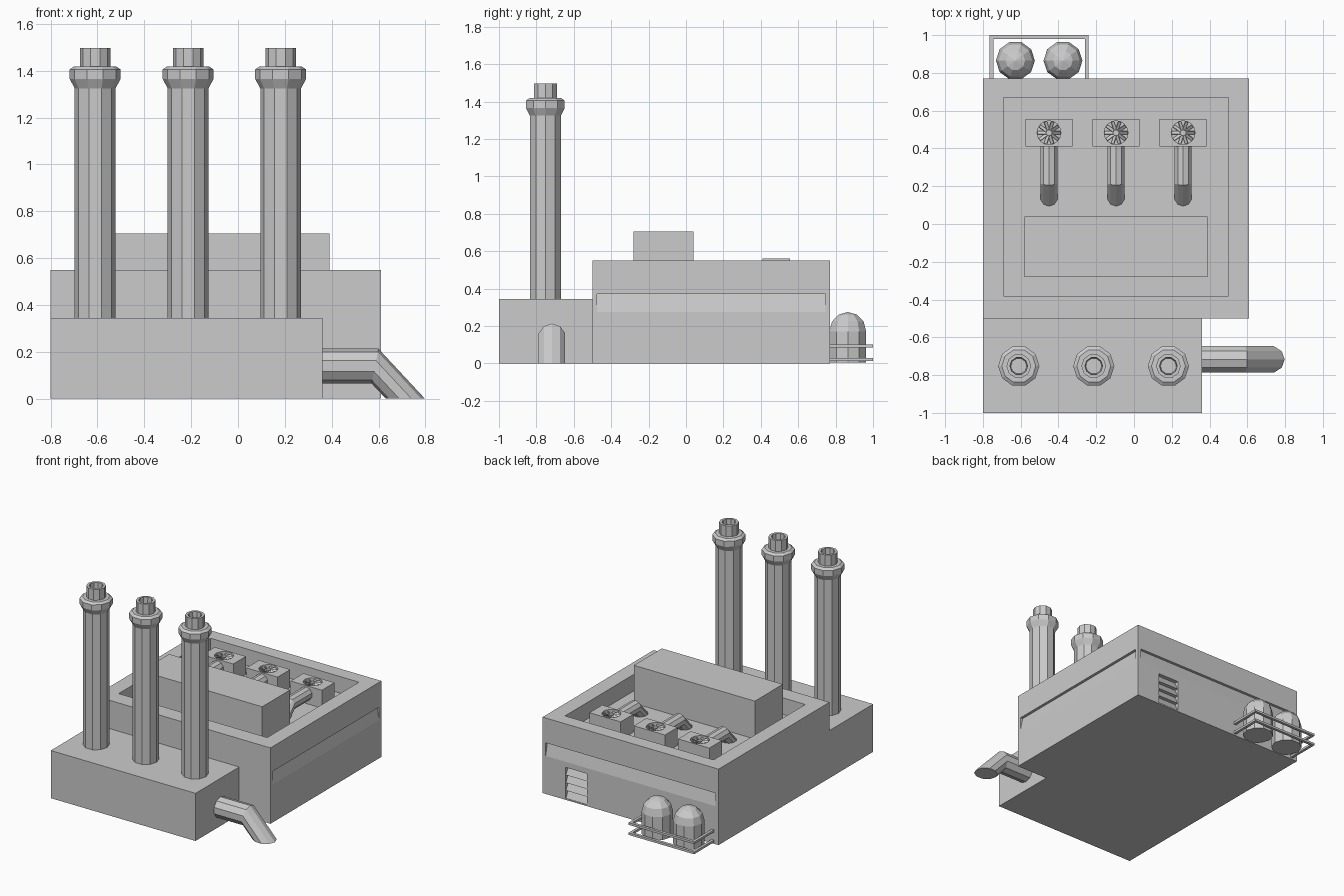
import bpy, bmesh
from math import sin, cos, pi, radians
from mathutils import Matrix

if "Cube" in bpy.data.objects:
    bpy.data.objects.remove(bpy.data.objects["Cube"])


def finish(name, bm):
    bmesh.ops.remove_doubles(bm, verts=bm.verts, dist=1e-5)
    bmesh.ops.recalc_face_normals(bm, faces=bm.faces)
    mesh = bpy.data.meshes.new(name)
    bm.to_mesh(mesh)
    bm.free()
    ob = bpy.data.objects.new(name, mesh)
    bpy.context.collection.objects.link(ob)
    return ob


def loft(name, rings):
    """Skin between rings of points and cap both ends."""
    bm = bmesh.new()
    vs = [[bm.verts.new(p) for p in r] for r in rings]
    n = len(vs[0])
    for a, b in zip(vs, vs[1:]):
        for i in range(n):
            j = (i + 1) % n
            bm.faces.new((a[i], a[j], b[j], b[i]))
    bm.faces.new(vs[0][::-1])
    bm.faces.new(vs[-1])
    return finish(name, bm)


def box(name, x0, x1, y0, y1, z0, z1):
    base = [(x0, y0), (x1, y0), (x1, y1), (x0, y1)]
    return loft(name, [[(x, y, z) for x, y in base] for z in (z0, z1)])


def circle(r, n, turn=0.0):
    return [(r * cos(2 * pi * i / n + turn), r * sin(2 * pi * i / n + turn)) for i in range(n)]


def lathe(name, x, y, profile, n=10):
    return loft(name, [[(x + u, y + v, z) for u, v in circle(r, n)] for r, z in profile])


def cut(ob, cutter):
    m = ob.modifiers.new("cut", 'BOOLEAN')
    m.operation, m.solver, m.object = 'DIFFERENCE', 'EXACT', cutter
    bpy.context.view_layer.update()
    with bpy.context.temp_override(object=ob, active_object=ob):
        bpy.ops.object.modifier_apply(modifier=m.name)
    bpy.data.objects.remove(cutter)


def spout(name, start, run, r, z, floor, place):
    """Pipe running level, then bending down and cut flat at the floor."""
    ring = [(u, z + v) for u, v in circle(r, 10, pi / 10)]
    bend = [(run + 0.2 * (h - z), u, h) for u, h in ring]
    rings = [[(start, u, h) for u, h in ring], bend,
             [(d + 0.93 * (h - floor), u, floor) for d, u, h in bend]]
    return loft(name, [[place(*p) for p in q] for q in rings])


# main hall with sunken roof
hall = box("main_hall", -0.8, 0.61, -0.5, 0.77, 0, 0.55)
FLOOR = 0.43
cut(hall, box("roof_cutter", -0.69, 0.5, -0.38, 0.67, FLOOR, 0.7))

# sloping window bands on the right and back walls
wedge = [(-0.02, 0.37), (0.02, 0.37), (0.02, 0.18)]
cut(hall, loft("side_band_cutter", [[(0.61 + d, y, z) for d, z in wedge] for y in (-0.475, 0.745)]))
cut(hall, loft("back_band_cutter", [[(x, 0.77 + d, z) for d, z in wedge] for x in (-0.775, 0.585)]))

# shuttered door in the back wall
cut(hall, box("door_cutter", 0.255, 0.425, 0.74, 0.8, 0.01, 0.235))
for i in range(4):
    z = 0.01 + i * 0.056
    slat = [(0.739, z), (0.766, z), (0.739, z + 0.056)]
    loft(f"door_slat_{i}", [[(x, y, h) for y, h in slat] for x in (0.255, 0.425)])

# front block and roof house
box("front_block", -0.8, 0.36, -1.0, -0.5, 0, 0.345)
box("roof_house", -0.58, 0.39, -0.28, 0.04, FLOOR, 0.705)

# chimneys
stack = [(0.087, 0.34), (0.087, 1.325), (0.109, 1.365), (0.109, 1.405), (0.09, 1.418),
         (0.065, 1.418), (0.065, 1.497), (0.047, 1.497), (0.042, 1.40)]
for i, x in enumerate((-0.61, -0.213, 0.182)):
    lathe(f"chimney_{i}", x, -0.752, stack)

# outlet pipe beside the front block
spout("outlet_pipe", 0.35, 0.585, 0.074, 0.139, 0.0, lambda d, u, h: (d, u - 0.717, h))

# rooftop fan units with ducts
for i, x in enumerate((-0.45, -0.095, 0.26)):
    unit = box(f"fan_unit_{i}", x - 0.125, x + 0.125, 0.41, 0.555, FLOOR, 0.56)
    cy = 0.483
    cut(unit, lathe("fan_cutter", x, cy, [(0.063, 0.53), (0.063, 0.6)], 16))
    lathe(f"fan_hub_{i}", x, cy, [(0.016, 0.529), (0.016, 0.557)], 10)
    bm = bmesh.new()
    for k in range(10):
        m = (Matrix.Translation((x, cy, 0.545)) @ Matrix.Rotation(k * pi / 5, 4, 'Z')
             @ Matrix.Translation((0.037, 0, 0)) @ Matrix.Rotation(radians(35), 4, 'X')
             @ Matrix.Diagonal((0.048, 0.018, 0.004, 1)))
        bmesh.ops.create_cube(bm, size=1, matrix=m)
    finish(f"fan_blades_{i}", bm)
    spout(f"duct_{i}", -0.42, -0.216, 0.048, 0.503, FLOOR, lambda d, u, h: (x + u, -d, h))

# domed tanks
dome = [(0.103 * cos(radians(a)), 0.172 + 0.103 * sin(radians(a))) for a in (0, 30, 60, 90)]
for i, x in enumerate((-0.628, -0.376)):
    lathe(f"tank_{i}", x, 0.865, [(0.103, 0.005)] + dome)

# guard rails around the tanks
for i, z in enumerate((0.012, 0.085)):
    outer = [(-0.765, 0.765), (-0.765, 1.0), (-0.24, 1.0), (-0.24, 0.765)]
    inner = [(-0.26, 0.765), (-0.26, 0.98), (-0.745, 0.98), (-0.745, 0.765)]
    loft(f"guard_rail_{i}", [[(x, y, h) for x, y in outer + inner] for h in (z, z + 0.016)])
